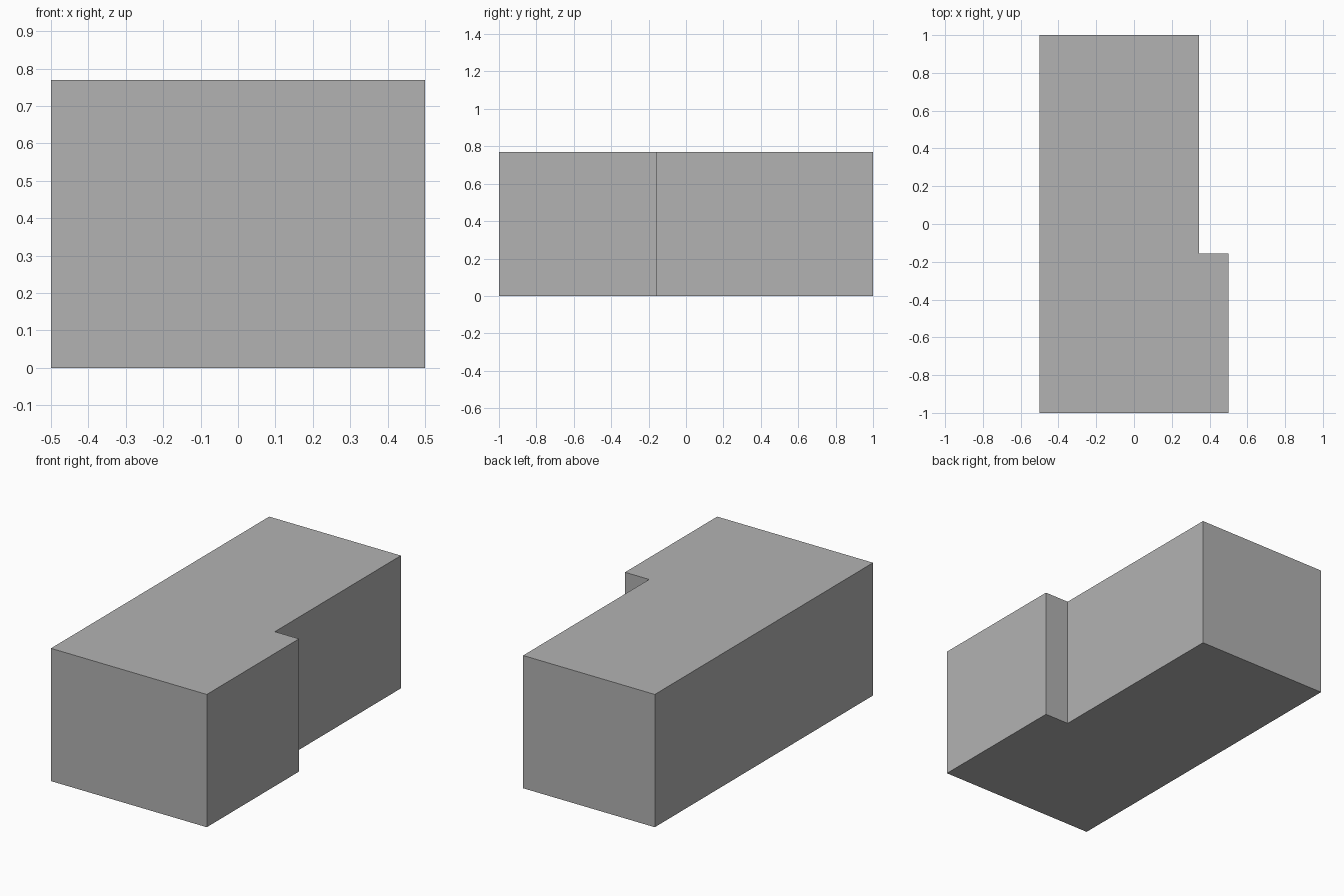
import bpy
import bmesh

cube = bpy.data.objects.get("Cube")
if cube:
    bpy.data.objects.remove(cube, do_unlink=True)

HEIGHT = 0.77

# Plain grey material
grey = bpy.data.materials.new("grey")
grey.use_nodes = True
color = (0.448, 0.448, 0.448, 1)
grey.diffuse_color = color
grey.node_tree.nodes["Principled BSDF"].inputs["Base Color"].default_value = color

# Stepped floor plan, counter-clockwise from above
outline = [(-0.5, -1), (0.5, -1), (0.5, -0.155), (0.345, -0.155), (0.345, 1), (-0.5, 1)]

# Extrude the plan into a solid block
bm = bmesh.new()
base = bm.faces.new([bm.verts.new((x, y, 0)) for x, y in outline])
walls = bmesh.ops.extrude_face_region(bm, geom=[base], use_keep_orig=True)
top = [v for v in walls["geom"] if isinstance(v, bmesh.types.BMVert)]
bmesh.ops.translate(bm, verts=top, vec=(0, 0, HEIGHT))
bmesh.ops.recalc_face_normals(bm, faces=bm.faces)

mesh = bpy.data.meshes.new("stepped_block")
bm.to_mesh(mesh)
bm.free()
mesh.materials.append(grey)
block = bpy.data.objects.new("stepped_block", mesh)
bpy.context.collection.objects.link(block)
